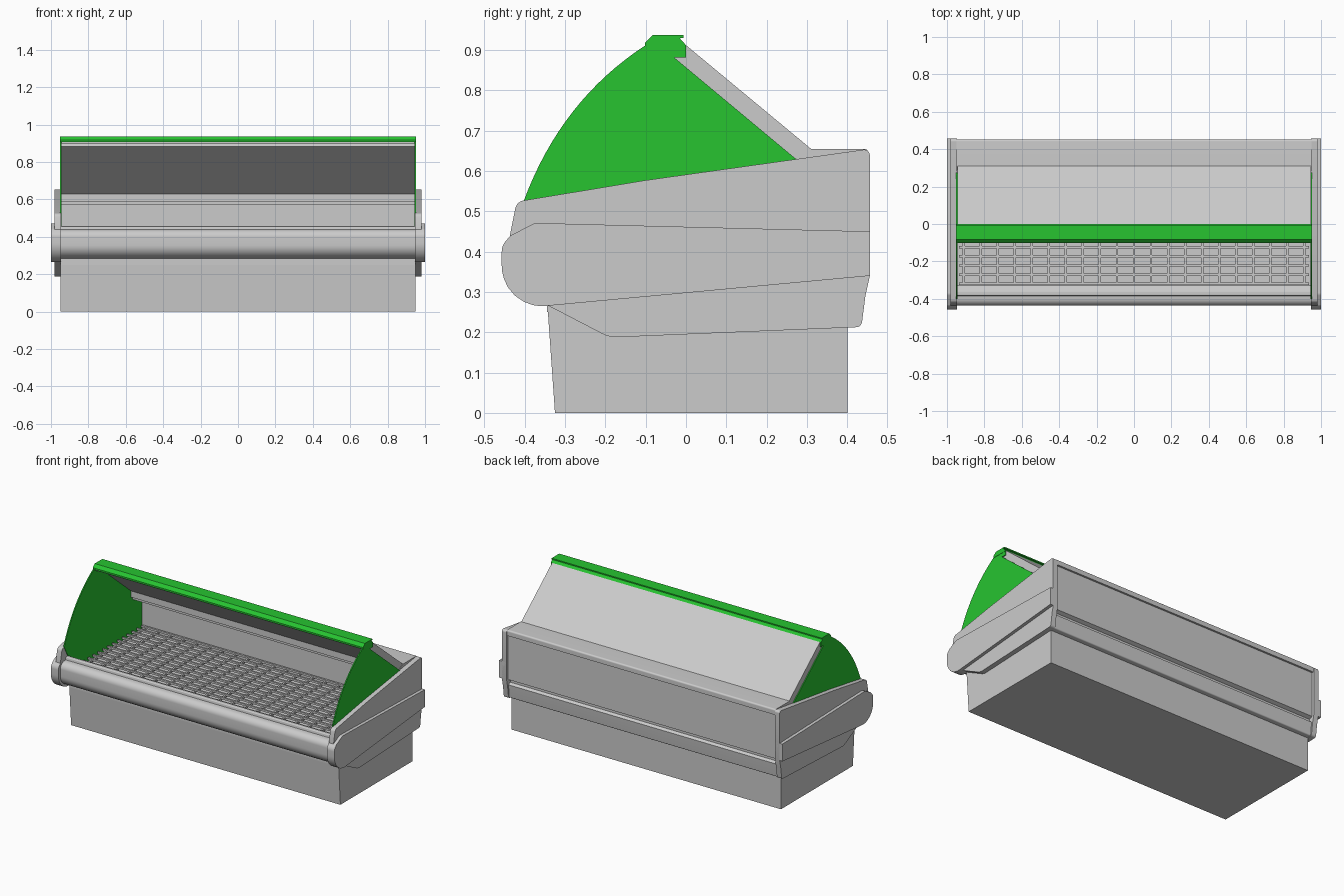
import bpy, bmesh, math
from mathutils import Vector

if "Cube" in bpy.data.objects:
    bpy.data.objects.remove(bpy.data.objects["Cube"])

green = bpy.data.materials.new("green_trim")
green.diffuse_color = (0.02, 0.55, 0.03, 1)
green.use_nodes = True
green.node_tree.nodes["Principled BSDF"].inputs["Base Color"].default_value = green.diffuse_color


def fillet(corners, steps=8):
    """Round every (y, z, radius) corner; plain (y, z) corners stay sharp."""
    out, n = [], len(corners)
    for i, c in enumerate(corners):
        p = Vector(c[:2])
        if len(c) == 2:
            out.append(p)
            continue
        a = (Vector(corners[i - 1][:2]) - p).normalized()
        b = (Vector(corners[(i + 1) % n][:2]) - p).normalized()
        half = a.angle(b) / 2
        centre = p + (a + b).normalized() * (c[2] / math.sin(half))
        u = p + a * (c[2] / math.tan(half)) - centre
        v = p + b * (c[2] / math.tan(half)) - centre
        for k in range(steps + 1):
            t = k / steps
            out.append(centre + (u * (1 - t) + v * t).normalized() * c[2])
    return out


def finish(name, bm, mat=None, smooth=True):
    bmesh.ops.recalc_face_normals(bm, faces=bm.faces)
    mesh = bpy.data.meshes.new(name)
    bm.to_mesh(mesh)
    bm.free()
    ob = bpy.data.objects.new(name, mesh)
    bpy.context.collection.objects.link(ob)
    if mat:
        mesh.materials.append(mat)
    if smooth:
        bpy.ops.object.select_all(action='DESELECT')
        ob.select_set(True)
        bpy.context.view_layer.objects.active = ob
        bpy.ops.object.shade_smooth_by_angle(angle=math.radians(28))
    return ob


def extrude(name, corners, x0, x1, mat=None):
    """Extrude a (y, z) side profile from x0 to x1."""
    bm = bmesh.new()
    face = bm.faces.new([bm.verts.new((x0, p[0], p[1])) for p in fillet(corners)])
    new = bmesh.ops.extrude_face_region(bm, geom=[face])["geom"]
    verts = [g for g in new if isinstance(g, bmesh.types.BMVert)]
    bmesh.ops.translate(bm, verts=verts, vec=(x1 - x0, 0, 0))
    return finish(name, bm, mat)


def add_box(bm, lo, hi):
    verts = bmesh.ops.create_cube(bm, size=1)["verts"]
    for v in verts:
        v.co = [(l + h) / 2 + c * (h - l) for l, h, c in zip(lo, hi, v.co)]


# Plinth
extrude("plinth", [(-.325, 0), (.40, 0), (.40, .25), (-.345, .285)], -.95, .95)

# Tub: front bumper rail, floor, back wall and rear shelf in one section
extrude("tub", [
    (-.345, .285), (-.345, .25), (.40, .25), (.40, .212), (.428, .215, .008),
    (.436, .30), (.418, .31), (.418, .325), (.44, .335), (.44, .62), (.452, .62),
    (.452, .655, .01), (.31, .655), (.27, .63), (.27, .59), (.285, .59),
    (.285, .57), (.38, .57), (.38, .345), (-.33, .345), (-.33, .43),
    (-.36, .457, .008), (-.382, .457, .006), (-.385, .44), (-.437, .435, .04),
    (-.437, .285, .07)], -.948, .948)

# Wire grate over the floor
bm = bmesh.new()
for i in range(21):
    x = -.91 + i * .091
    add_box(bm, (x - .0065, -.325, .358), (x + .0065, .375, .370))
for j in range(15):
    y = -.32 + j * .049
    add_box(bm, (-.935, y - .006, .366), (.935, y + .006, .378))
finish("floor_grate", bm, smooth=False)

# Sloping rear canopy with light strip and green top cap
extrude("canopy", [(0, .912), (.31, .655), (.27, .63), (-.03, .882)], -.945, .945)
extrude("light_strip", [(-.085, .895), (-.025, .895), (-.025, .912), (-.085, .912)],
        -.945, .945)
extrude("top_cap", [(-.102, .907), (-.102, .918), (-.083, .937), (-.006, .937),
                    (-.006, .93), (-.016, .93), (0, .912), (0, .905)],
        -.953, .953, green)

# Curved front edge of the end panes: arc through three points
p0, p1, p2 = Vector((-.402, .527)), Vector((-.28, .748)), Vector((-.10, .912))
arc = []
for k in range(17):
    t = k / 16
    ctrl = 2 * p1 - (p0 + p2) / 2
    arc.append(tuple(p0 * (1 - t) ** 2 + ctrl * 2 * t * (1 - t) + p2 * t * t))
pane = arc + [(0, .912), (0, .882), (-.03, .882), (.27, .632), (.38, .58),
              (.38, .345), (-.33, .345), (-.36, .45)]

# End assemblies, mirrored left and right
end_panel = [(.456, .655, .014), (.456, .34), (.445, .29), (.435, .213, .015),
             (-.19, .187, .08), (-.34, .265), (-.43, .30), (-.437, .44),
             (-.42, .524, .025), (-.10, .577)]
bumper = [(.456, .45), (.456, .34), (-.457, .255, .10), (-.457, .415, .04),
          (-.435, .44, .02), (-.375, .471, .03)]
for side, s in (("left", -1), ("right", 1)):
    extrude("end_pane_" + side, pane, s * .944, s * .951, green)
    extrude("end_panel_" + side, end_panel, s * .947, s * .98)
    extrude("end_bumper_" + side, bumper, s * .947, s * 1.0)
